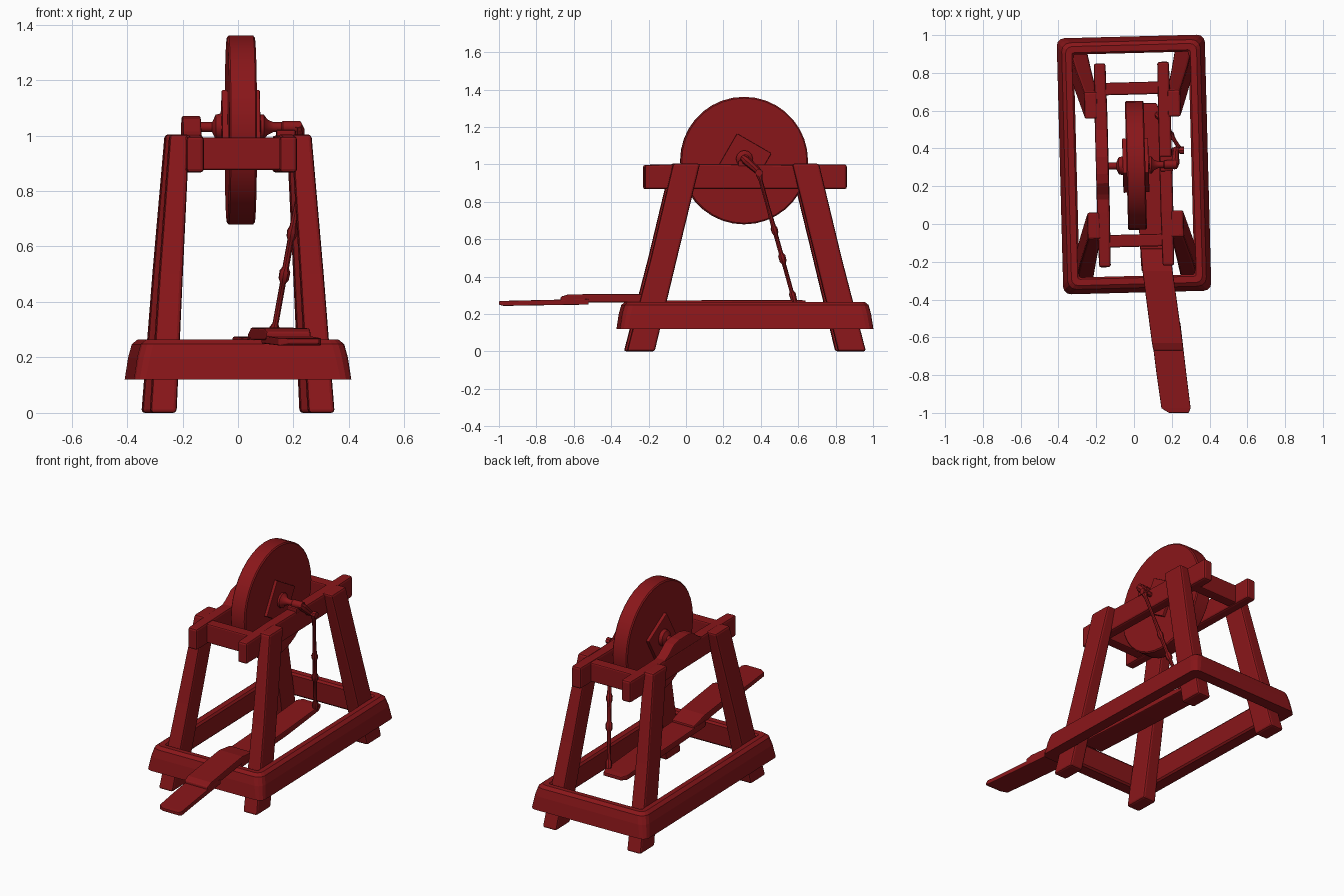
import bpy, bmesh, math
from mathutils import Vector, Matrix

if "Cube" in bpy.data.objects:
    bpy.data.objects.remove(bpy.data.objects["Cube"])

mat = bpy.data.materials.new("dark_red")
mat.diffuse_color = (0.25, 0.008, 0.010, 1)
mat.use_nodes = True
mat.node_tree.nodes["Principled BSDF"].inputs["Base Color"].default_value = mat.diffuse_color

CY = 0.315  # middle of the stand along y
TWIST = (Matrix.Translation((0, CY, 0)) @ Matrix.Rotation(math.radians(1.5), 4, 'Z')
         @ Matrix.Translation((0, -CY, 0)))


def loft(name, rings, twist=True, cyclic=False, bevel=0.0, smooth=False):
    """Skin a row of equal-length point rings into a solid."""
    bm = bmesh.new()
    vs = [[bm.verts.new(p) for p in r] for r in rings]
    n = len(vs[0])
    pairs = list(zip(vs, vs[1:])) + ([(vs[-1], vs[0])] if cyclic else [])
    for a, b in pairs:
        for i in range(n):
            j = (i + 1) % n
            bm.faces.new((a[i], a[j], b[j], b[i]))
    if not cyclic:
        bm.faces.new(vs[0])
        bm.faces.new(vs[-1])
    bmesh.ops.recalc_face_normals(bm, faces=bm.faces[:])
    if twist:
        bm.transform(TWIST)
    me = bpy.data.meshes.new(name)
    bm.to_mesh(me)
    bm.free()
    if smooth:
        me.polygons.foreach_set("use_smooth", [True] * len(me.polygons))
        me.set_sharp_from_angle(angle=math.radians(35))
    me.materials.append(mat)
    ob = bpy.data.objects.new(name, me)
    bpy.context.collection.objects.link(ob)
    if bevel:
        m = ob.modifiers.new("worn_edges", 'BEVEL')
        m.width, m.segments, m.limit_method = bevel, 2, 'ANGLE'
    return ob


def rect(cx, cy, z, hx, hy):
    return [(cx + sx * hx, cy + sy * hy, z) for sx, sy in ((-1, -1), (1, -1), (1, 1), (-1, 1))]


def section(x0, x1, y, z0, z1):
    return [(x0, y, z0), (x1, y, z0), (x1, y, z1), (x0, y, z1)]


def rod(name, a, b, profile, n=10, phase=0.0, twist=True, **kw):
    """Turned piece from a to b; profile holds (fraction along, radius)."""
    a, b = Vector(a), Vector(b)
    d = (b - a).normalized()
    v = (Vector((0, 0, 1)) - d * d.z).normalized()
    u = v.cross(d)
    rings = []
    for t, r in profile:
        c = a.lerp(b, t)
        rings.append([c + r * (u * math.cos(phase + k * math.tau / n)
                               + v * math.sin(phase + k * math.tau / n)) for k in range(n)])
    return loft(name, rings, twist, **kw)


# Base frame: closed beam ring with rounded corners and splayed outer faces
def frame_loop(inset, z, radius):
    hx, hy = 0.392 - inset, 0.678 - inset
    pts = []
    for q, (sx, sy) in enumerate(((1, 1), (-1, 1), (-1, -1), (1, -1))):
        for k in range(4):
            t = math.radians(90 * q + 30 * k)
            pts.append((sx * (hx - radius) + radius * math.cos(t),
                        CY + sy * (hy - radius) + radius * math.sin(t), z))
    return pts


loft("base_frame", [frame_loop(i, z, r) for i, z, r in (
    (0.0, 0.12, 0.04), (0.012, 0.20, 0.045), (0.025, 0.248, 0.045),
    (0.045, 0.264, 0.035), (0.078, 0.262, 0.012), (0.088, 0.25, 0.008),
    (0.08, 0.13, 0.008), (0.07, 0.12, 0.01))], cyclic=True)

# Four splayed legs, two top rails and two cross beams
for sx, side in ((-1, "left"), (1, "right")):
    for sy, end in ((-1, "front"), (1, "back")):
        loft(f"{end}_{side}_leg", [
            rect(sx * 0.285, CY + sy * 0.565, 0, 0.047, 0.074),
            rect(sx * 0.254, CY + sy * 0.440, 0.5, 0.042, 0.070),
            rect(sx * 0.220, CY + sy * 0.318, 1.004, 0.035, 0.072)], bevel=0.012)
    x = sx * 0.168
    loft(f"{side}_rail", [section(x - h, x + h, CY + y, 0.867, zt) for y, h, zt in (
        (-0.54, 0.031, 0.997), (-0.25, 0.034, 1.003), (0.25, 0.034, 0.998),
        (0.54, 0.031, 1.0))], bevel=0.012)
for sy, end in ((-1, "front"), (1, "back")):
    y = CY + sy * 0.403
    loft(f"{end}_cross_beam", [[(x, y + dy, z) for dy, z in (
        (-0.033, 0.875), (0.033, 0.875), (0.033, 0.993), (-0.033, 0.993))]
        for x in (-0.15, 0.15)], bevel=0.008)

# Raised axle saddle on the left rail, flat bearing on the right
loft("left_saddle", [[(x, y, z) for y, z in (
    (0.11, 0.99), (0.16, 1.015), (0.22, 1.06), (0.27, 1.07), (0.36, 1.07),
    (0.41, 1.06), (0.47, 1.015), (0.52, 0.99))] for x in (-0.202, -0.136)], bevel=0.006)
loft("right_bearing", [rect(0.172, 0.315, z, 0.034, 0.04) for z in (0.99, 1.02)], bevel=0.005)

# Grinding wheel with square clamping plates
W = (0.31, 1.02)
rod("grinding_wheel", (-0.04, *W), (0.06, *W),
    ((0, 0.334), (0.06, 0.341), (0.94, 0.341), (1, 0.334)), n=36, smooth=True)
for x0, x1, side in ((-0.06, -0.035, "left"), (0.055, 0.078, "right")):
    rod(f"{side}_plate", (x0, *W), (x1, *W), ((0, 0.15), (1, 0.15)),
        n=4, phase=math.radians(105), bevel=0.004)

# Axle with collars
rod("axle", (-0.20, 0.31, 1.03), (0.225, 0.31, 1.03), (
    (0, 0.018), (0.25, 0.018), (0.26, 0.026), (0.28, 0.045), (0.33, 0.05), (0.331, 0.02),
    (0.66, 0.02), (0.661, 0.045), (0.69, 0.045), (0.72, 0.028), (0.77, 0.018),
    (0.84, 0.018), (0.85, 0.023), (1, 0.023)), n=12, smooth=True)

# Crank arm and pin
rod("crank_arm", (0.215, 0.30, 1.04), (0.222, 0.40, 0.95),
    ((0, 0.016), (0.2, 0.024), (0.8, 0.018), (1, 0.015)), n=8, twist=False)
rod("crank_pin", (0.20, 0.39, 0.955), (0.266, 0.39, 0.955),
    ((0, 0.014), (0.6, 0.014), (0.62, 0.02), (1, 0.02)), n=8, twist=False)

# Connecting rod tied with knots
rod("connecting_rod", (0.252, 0.385, 0.965), (0.125, 0.58, 0.265), (
    (0, 0.014), (0.03, 0.018), (0.07, 0.011), (0.27, 0.010), (0.42, 0.013), (0.44, 0.019),
    (0.47, 0.018), (0.49, 0.012), (0.63, 0.012), (0.65, 0.020), (0.69, 0.019), (0.71, 0.011),
    (0.92, 0.011), (0.94, 0.019), (1, 0.016)), n=8, twist=False, smooth=True)

# Treadle: rear arm, middle board and front foot pad
loft("treadle_arm", [section(0.04, 0.20, -0.25, 0.235, 0.272),
                     section(0.01, 0.165, 0.25, 0.235, 0.274),
                     section(-0.02, 0.135, 0.60, 0.245, 0.275),
                     section(0.0, 0.12, 0.64, 0.25, 0.272)], twist=False, bevel=0.006)
loft("treadle_board", [section(0.102, 0.262, -0.67, 0.270, 0.292),
                       section(0.095, 0.258, -0.63, 0.262, 0.305),
                       section(0.045, 0.205, -0.25, 0.262, 0.307),
                       section(0.035, 0.19, -0.13, 0.255, 0.285)], twist=False, bevel=0.006)
loft("foot_pad", [section(0.185, 0.290, -1.0, 0.250, 0.268),
                  section(0.145, 0.300, -0.975, 0.243, 0.270),
                  section(0.120, 0.278, -0.80, 0.246, 0.274),
                  section(0.085, 0.245, -0.52, 0.250, 0.280)], twist=False, bevel=0.004)
